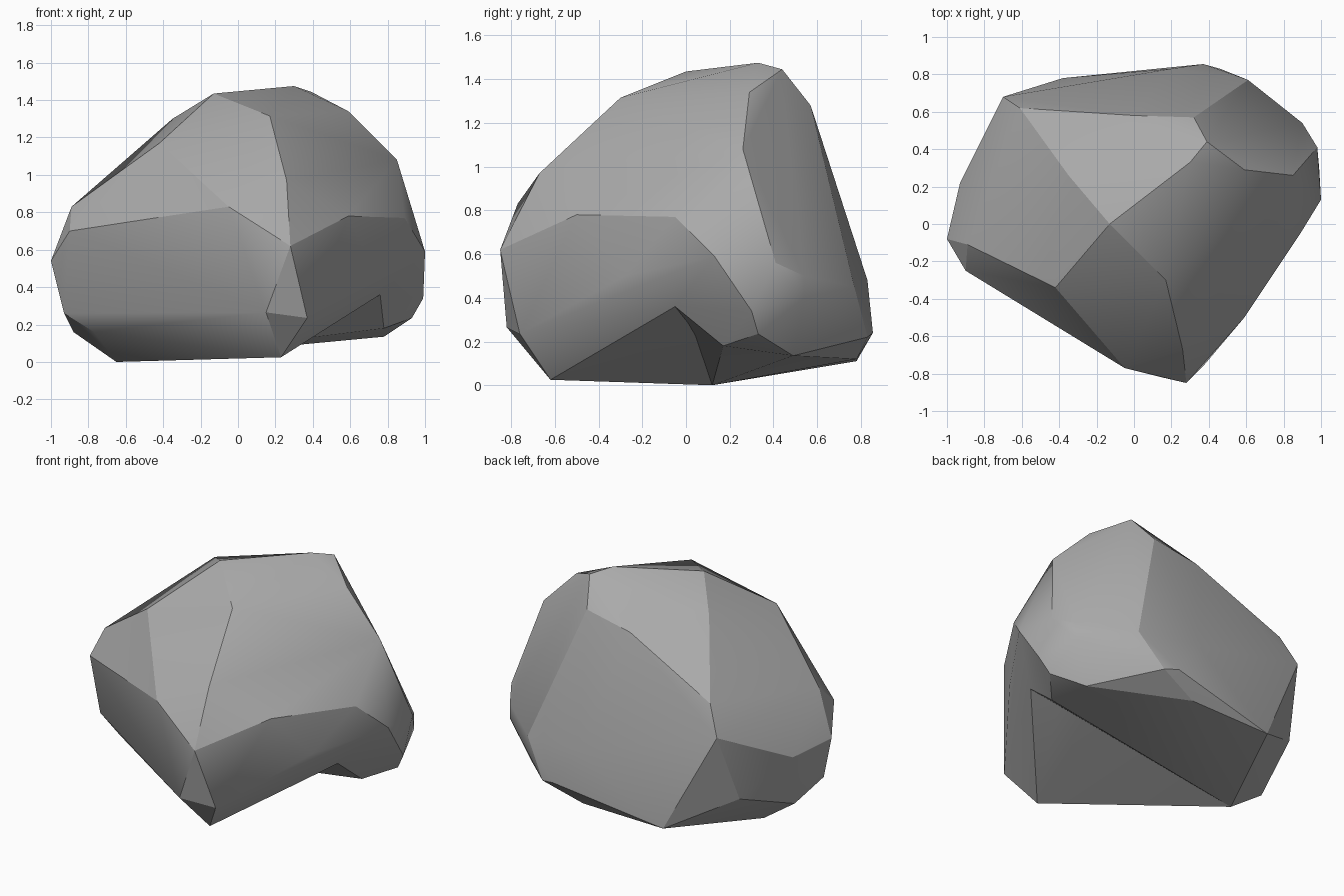
import bpy
import bmesh
import math

default_cube = bpy.data.objects.get("Cube")
if default_cube:
    bpy.data.objects.remove(default_cube, do_unlink=True)

# Plain stone colour
stone = bpy.data.materials.new("stone grey")
stone.use_nodes = True
stone_colour = (.4, .4, .4, 1)
stone.diffuse_color = stone_colour
shader = next(n for n in stone.node_tree.nodes if n.type == "BSDF_PRINCIPLED")
shader.inputs["Base Color"].default_value = stone_colour
shader.inputs["Roughness"].default_value = .9


def hull_object(name, corner_groups):
    """Wrap a tight convex skin around the chiselled corners of a stone mass."""
    bm = bmesh.new()
    for group in corner_groups:
        for corner in group:
            bm.verts.new(corner)
    result = bmesh.ops.convex_hull(bm, input=bm.verts[:])
    unused = set(result["geom_interior"]) | set(result["geom_unused"])
    loose = [v for v in unused if isinstance(v, bmesh.types.BMVert)]
    bmesh.ops.delete(bm, geom=loose, context="VERTS")
    bmesh.ops.recalc_face_normals(bm, faces=bm.faces[:])
    mesh = bpy.data.meshes.new(name)
    bm.to_mesh(mesh)
    bm.free()
    mesh.materials.append(stone)
    obj = bpy.data.objects.new(name, mesh)
    bpy.context.scene.collection.objects.link(obj)
    return obj


# Corners shared by the main mass and the lobe, so the two meet without a groove
seam = [(.76, -.05, .36), (1, .13, .59), (.98, .41, .56), (.9, .54, .5),
        (.61, .77, .45), (.2, .83, .48), (-.7, .68, .75), (-.76, .53, .31),
        (-.88, .13, .16), (-.65, .12, 0)]

# Main mass: corners grouped by the feature they shape
crown = [(-.13, 0, 1.435), (.3, .33, 1.475), (.39, .44, 1.445), (.59, .29, 1.34),
         (.17, -.3, 1.315), (-.35, .26, 1.3), (.32, .57, 1.28), (.85, .26, 1.08)]
front_ridge = [(.26, -.67, .97), (-.05, -.77, .83), (.28, -.85, .62),
               (.15, -.82, .265), (.37, -.76, .235), (-.42, -.34, 1.17)]
right_flank = [(-.9, -.25, .7), (-.89, -.11, .83), (-1, -.08, .54),
               (-.93, -.1, .26), (-.93, .22, .51)]
left_flank = [(.59, -.5, .78), (.89, -.05, .77), (.73, -.28, .5), (.6, -.19, .32)]
back_face = [(-.61, .62, .93), (0, .58, 1.22)]
base = [(.23, -.62, .025), (-.77, -.12, .16)]
boulder = hull_object("boulder", [seam, crown, front_ridge, right_flank,
                                  left_flank, back_face, base])

# Low lobe that runs along the back, behind the hollow under the main mass
lobe_rim = [(.78, .49, .135), (.78, .17, .18), (.93, .33, .235), (.99, .3, .34),
            (.9, .54, .4)]
lobe_back = [(.37, .855, .24), (.46, .83, .22), (.2, .78, .12), (-.38, .78, .11)]
hollow_wall = [(0, .33, .075), (.56, .055, .24)]
lobe = hull_object("lobe_helper", [seam, lobe_rim, lobe_back, hollow_wall])
lobe.hide_render = True

# Fuse the lobe into the main mass and keep one clean skin
fuse = boulder.modifiers.new("fuse lobe", "BOOLEAN")
fuse.operation = "UNION"
fuse.solver = "EXACT"
fuse.object = lobe
bpy.context.view_layer.update()
bpy.ops.object.select_all(action="DESELECT")
bpy.context.view_layer.objects.active = boulder
boulder.select_set(True)
bpy.ops.object.modifier_apply(modifier=fuse.name)
bpy.data.objects.remove(lobe, do_unlink=True)

# Worn edges shade softly, chiselled edges stay crisp
bpy.ops.object.shade_smooth_by_angle(angle=math.radians(22))
